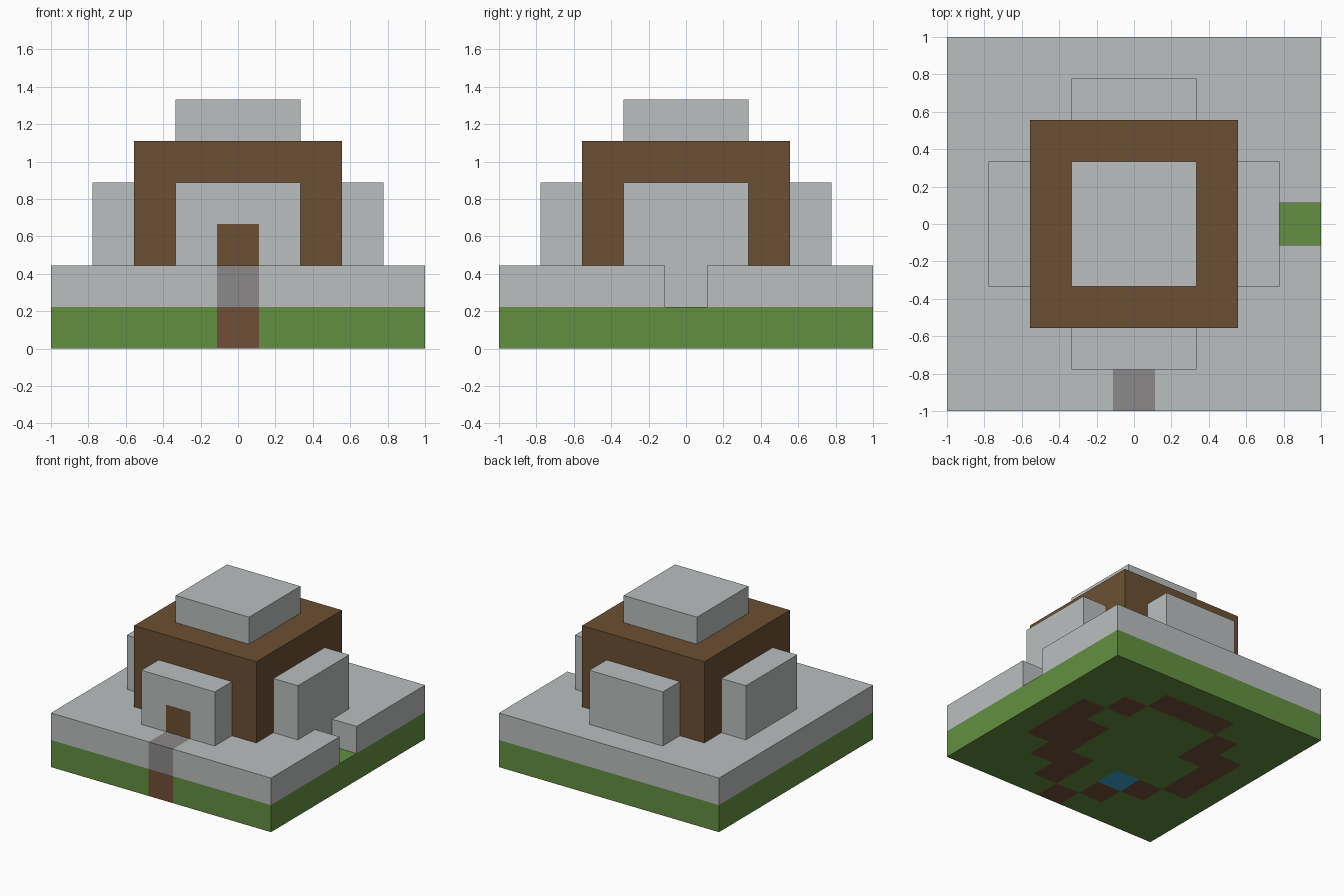
import bpy, bmesh
from math import floor
from mathutils import Vector

if "Cube" in bpy.data.objects:
    bpy.data.objects.remove(bpy.data.objects["Cube"])

N = 9            # blocks along each side
U = 2 / N        # block size


def material(name, rgb):
    lin = [((c / 255 + 0.055) / 1.055) ** 2.4 for c in rgb] + [1]
    m = bpy.data.materials.new(name)
    m.use_nodes = True
    m.diffuse_color = lin
    m.node_tree.nodes["Principled BSDF"].inputs["Base Color"].default_value = lin
    return m


grass = material("grass_green", (98, 144, 64))
stone = material("stone_grey", (187, 191, 191))
wood = material("wood_brown", (108, 80, 51))
dirt = material("dirt_brown", (112, 79, 55))
gravel = material("gravel_grey", (140, 137, 138))
water = material("water_blue", (62, 166, 208))


def blocks(name, xs, ys, z0, layers, mats, paint=None, skip=()):
    """Solid of unit blocks; cells count from the centre, paint(x, y, z) picks a material."""
    bm = bmesh.new()
    bmesh.ops.create_grid(bm, x_segments=N, y_segments=N, size=1)

    def cell(p):
        return floor(p.x / U + 0.5), floor(p.y / U + 0.5), floor(p.z / U)

    drop = []
    for f in bm.faces:
        x, y, _ = cell(f.calc_center_median())
        if not (xs[0] <= x <= xs[1] and ys[0] <= y <= ys[1]) or (x, y) in skip:
            drop.append(f)
    bmesh.ops.delete(bm, geom=drop, context="FACES")
    bmesh.ops.translate(bm, verts=bm.verts, vec=(0, 0, z0 * U))
    top = bm.faces[:]
    for _ in range(layers):
        new = bmesh.ops.extrude_face_region(bm, geom=top)["geom"]
        top = [g for g in new if isinstance(g, bmesh.types.BMFace)]
        verts = [g for g in new if isinstance(g, bmesh.types.BMVert)]
        bmesh.ops.translate(bm, verts=verts, vec=(0, 0, U))
    bmesh.ops.recalc_face_normals(bm, faces=bm.faces)
    if paint:
        for f in bm.faces:
            f.normal_update()
            f.material_index = paint(*cell(f.calc_center_median() - f.normal * U / 2))
    mesh = bpy.data.meshes.new(name)
    bm.to_mesh(mesh)
    bm.free()
    for m in mats:
        mesh.materials.append(m)
    obj = bpy.data.objects.new(name, mesh)
    bpy.context.collection.objects.link(obj)
    return obj


# Ground: dirt under the walls and path, one pool of water
DIRT = {(2, 0), (2, -1), (1, -2), (-2, 1), (0, -4)}


def ground_paint(x, y, z):
    if (x, y) == (-1, -2):
        return 2
    far, near = max(abs(x), abs(y)), min(abs(x), abs(y))
    ring = (far == 3 and near <= 1) or far == near == 2
    return int((x, y) in DIRT or (ring and (x, y) != (0, -3)))


blocks("ground", (-4, 4), (-4, 4), 0, 1, [grass, dirt, water], ground_paint)

# Terrace with a gravel path at the front and a gap on the left
blocks("terrace", (-4, 4), (-4, 4), 1, 1, [stone, gravel],
       lambda x, y, z: int((x, y) == (0, -4)), skip={(4, 0)})

# House body and roof cap
blocks("house_walls", (-2, 2), (-2, 2), 2, 3, [wood])
blocks("roof_cap", (-1, 1), (-1, 1), 5, 1, [stone])

# Four stone bays, the front one holding the door
blocks("front_bay", (-1, 1), (-3, -3), 2, 2, [stone, wood],
       lambda x, y, z: int(x == 0 and z == 2))
blocks("back_bay", (-1, 1), (3, 3), 2, 2, [stone])
blocks("left_bay", (3, 3), (-1, 1), 2, 2, [stone])
blocks("right_bay", (-3, -3), (-1, 1), 2, 2, [stone])
